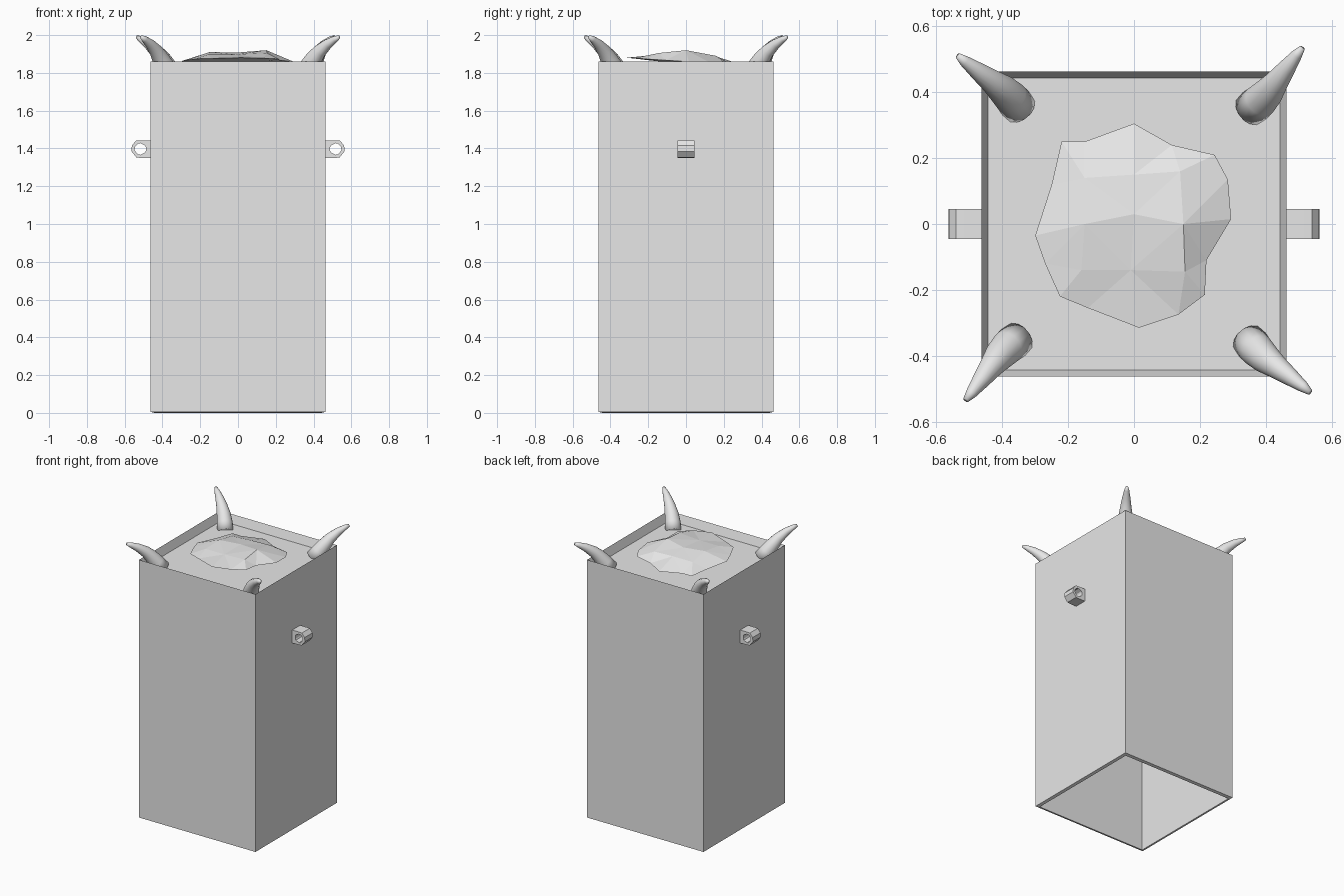
import bpy, bmesh, math
from mathutils import Vector, Matrix
from mathutils.geometry import delaunay_2d_cdt

if "Cube" in bpy.data.objects:
    bpy.data.objects.remove(bpy.data.objects["Cube"])

GREY = (0.8, 0.8, 0.8, 1)
grey = bpy.data.materials.new("plain_grey")
grey.use_nodes = True
grey.diffuse_color = GREY
next(n for n in grey.node_tree.nodes if n.type == 'BSDF_PRINCIPLED').inputs["Base Color"].default_value = GREY

HALF, INNER = 0.463, 0.443
LID_BASE, TOP = 1.745, 1.86


def add_mesh(name, bm, smooth=False):
    bmesh.ops.remove_doubles(bm, verts=bm.verts, dist=1e-5)
    bmesh.ops.recalc_face_normals(bm, faces=bm.faces)
    for face in bm.faces:
        face.smooth = smooth
    mesh = bpy.data.meshes.new(name)
    bm.to_mesh(mesh)
    bm.free()
    mesh.materials.append(grey)
    obj = bpy.data.objects.new(name, mesh)
    bpy.context.collection.objects.link(obj)
    return obj


def loft(rings, cap_start=False, cap_end=False, closed=False):
    """Bridge successive rings of points with quads."""
    bm = bmesh.new()
    loops = [[bm.verts.new(p) for p in ring] for ring in rings]
    pairs = list(zip(loops, loops[1:]))
    if closed:
        pairs.append((loops[-1], loops[0]))
    for a, b in pairs:
        for i in range(len(a)):
            j = (i + 1) % len(a)
            bm.faces.new((a[i], a[j], b[j], b[i]))
    if cap_start:
        bm.faces.new(loops[0][::-1])
    if cap_end:
        bm.faces.new(loops[-1])
    return bm


def square(s, z):
    return [(-s, -s, z), (s, -s, z), (s, s, z), (-s, s, z)]


# Hollow body, open underneath, with a slightly chamfered foot
add_mesh("body_shell", loft([square(HALF, LID_BASE), square(HALF, 0.006),
                             square(INNER, 0), square(INNER, LID_BASE)], closed=True))

# Tray lid with a flared thin rim
add_mesh("tray_lid", loft([square(HALF, LID_BASE), square(HALF, TOP),
                           square(INNER, 1.8)], cap_start=True, cap_end=True))


# Faceted mound: one outline, filled above and below
outline = [(-.3, -.035), (-.27, -.12), (-.225, -.22), (-.14, -.255), (.015, -.315),
           (.135, -.275), (.215, -.215), (.22, -.11), (.295, .015), (.285, .135),
           (.245, .21), (.115, .24), (0, .305), (-.15, .25), (-.22, .25), (-.25, .12)]
crown = [(-.15, 0, 1.91), (0, .03, 1.908), (.15, 0, 1.92),
         (-.15, .14, 1.885), (0, .15, 1.89), (.14, .16, 1.89),
         (-.16, -.14, 1.897), (-.01, -.14, 1.897), (.155, -.145, 1.905)]


def fill_cap(bm, inner):
    rim = [(x, y, 1.86 - 0.065 * y) for x, y in outline]
    points = rim + inner
    n = len(rim)
    edges = [(i, (i + 1) % n) for i in range(n)]
    result = delaunay_2d_cdt([Vector(p[:2]) for p in points], edges, [list(range(n))], 1, 1e-5)
    verts = [bm.verts.new(points[ids[0]]) for ids in result[3]]
    for tri in result[2]:
        bm.faces.new([verts[i] for i in tri])


bm = bmesh.new()
fill_cap(bm, crown)
fill_cap(bm, [(x, y, 1.848 - 0.09 * y) for x, y, z in crown])
add_mesh("mound", bm)


# Four curved horns, one turned about each corner
spine = [(.355, .35, 1.785, .054), (.385, .375, 1.83, .052), (.41, .402, 1.875, .046),
         (.433, .432, 1.915, .037), (.465, .475, 1.953, .027), (.495, .515, 1.979, .017),
         (.511, .535, 1.99, .009)]
centres = [Vector(p[:3]) for p in spine]
rings = []
for i, c in enumerate(centres):
    tangent = (centres[min(i + 1, len(centres) - 1)] - centres[max(i - 1, 0)]).normalized()
    side = tangent.cross(Vector((0, 0, 1))).normalized()
    up = side.cross(tangent)
    r = spine[i][3]
    rings.append([c + r * (math.cos(a) * side + math.sin(a) * up)
                  for a in (math.tau * k / 14 for k in range(14))])

corners = ["back_left", "back_right", "front_right", "front_left"]
for turn, corner in enumerate(corners):
    bm = loft(rings, cap_start=True, cap_end=True)
    bmesh.ops.rotate(bm, verts=bm.verts, cent=(0, 0, 0),
                     matrix=Matrix.Rotation(turn * math.pi / 2, 3, 'Z'))
    add_mesh("horn_" + corner, bm, smooth=True)


# Pierced side lugs: outer profile and hole share one count of points
def lug_rings(sign):
    cx, cz, hole = 0.517, 1.397, 0.031
    profile = [(.564, 1.385), (.562, 1.415), (.54, 1.442), (.517, 1.443), (.455, 1.443),
               (.455, 1.42), (.455, 1.375), (.455, 1.35), (.517, 1.35), (.538, 1.352)]
    bore = []
    for x, z in profile:
        d = Vector((x - cx, z - cz)).normalized() * hole
        bore.append((cx + d.x, cz + d.y))
    return [[(sign * x, y, z) for x, z in path]
            for path, y in ((profile, -.045), (profile, .045), (bore, .045), (bore, -.045))]


for sign, label in ((1, "left"), (-1, "right")):
    add_mesh("side_lug_" + label, loft(lug_rings(sign), closed=True))
